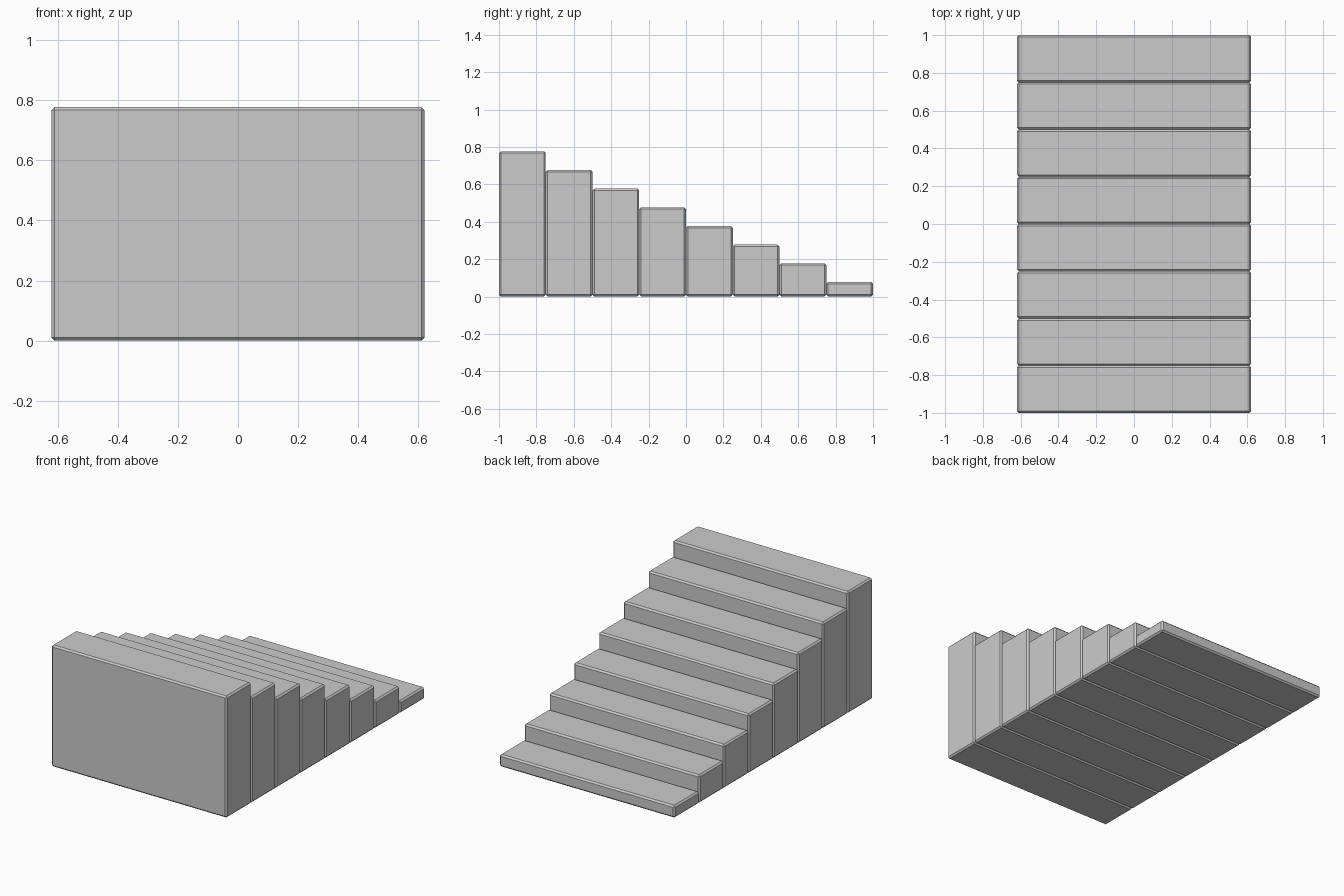
import bpy

if "Cube" in bpy.data.objects:
    bpy.data.objects.remove(bpy.data.objects["Cube"])

STEPS = 8
WIDTH = 1.24
DEPTH = 2.0 / STEPS
RISE = 0.0998
LOWEST = 0.078


def block(name, size, location):
    bpy.ops.mesh.primitive_cube_add(size=1, location=location)
    ob = bpy.context.object
    ob.name = name
    ob.scale = size
    bpy.ops.object.transform_apply(location=False, rotation=False, scale=True)
    # narrow chamfer on every edge
    bevel = ob.modifiers.new("chamfer", "BEVEL")
    bevel.width = 0.01
    bevel.segments = 1
    return ob


# solid steps, lowest at the back (+y), tallest at the front (-y)
for i in range(STEPS):
    h = LOWEST + RISE * i
    y = 1 - DEPTH * (i + 0.5)
    block(f"step_{i + 1}", (WIDTH, DEPTH, h), (0, y, h / 2))
